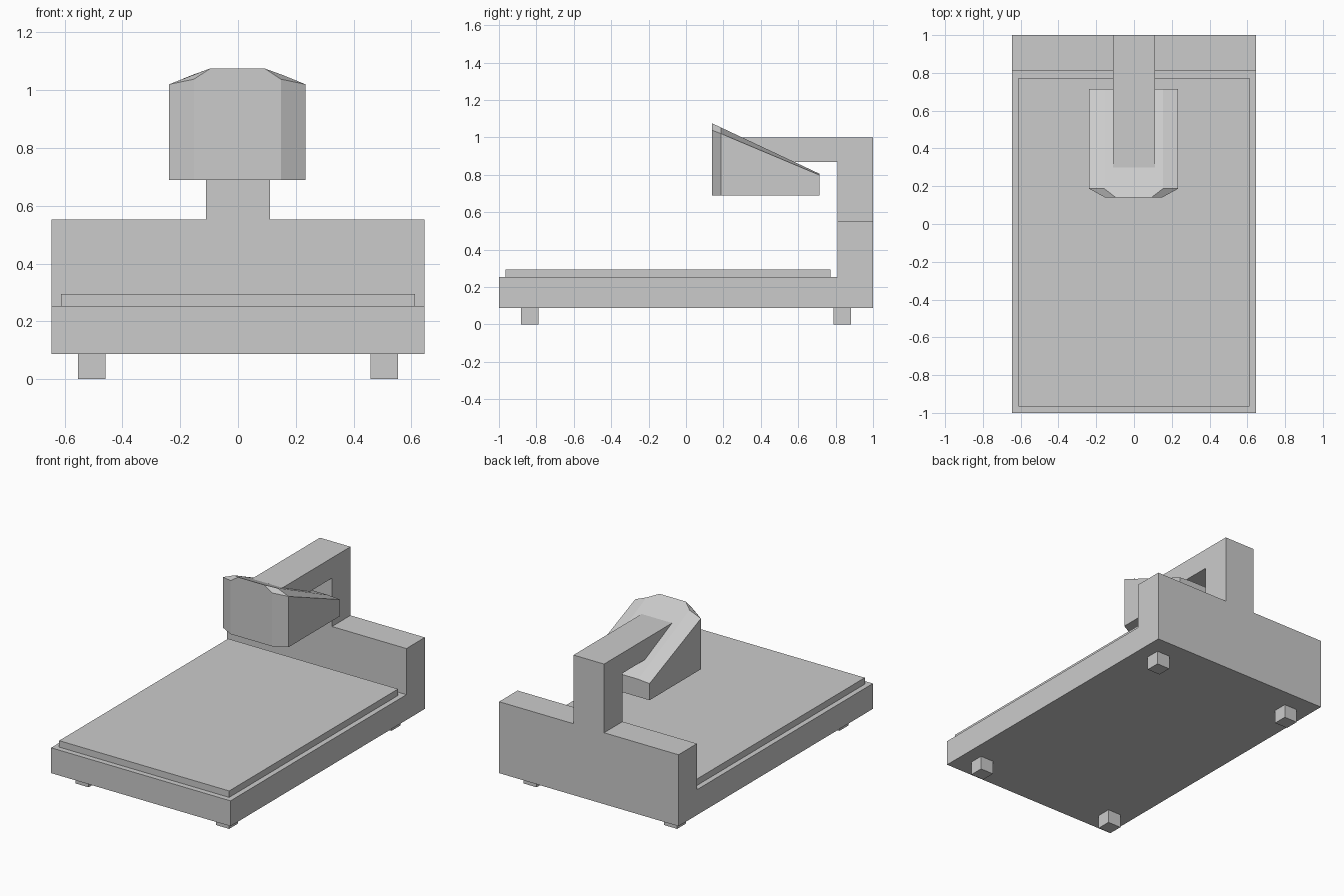
import bpy

if "Cube" in bpy.data.objects:
    bpy.data.objects.remove(bpy.data.objects["Cube"])


def make_mesh(name, verts, faces):
    mesh = bpy.data.meshes.new(name)
    mesh.from_pydata(verts, [], faces)
    mesh.update()
    obj = bpy.data.objects.new(name, mesh)
    bpy.context.collection.objects.link(obj)
    return obj


def loft(name, loops):
    """Skin closed loops of equal length and cap both ends."""
    n = len(loops[0])
    verts = [v for loop in loops for v in loop]
    faces = [tuple(reversed(range(n))), tuple(range(len(verts) - n, len(verts)))]
    for k in range(len(loops) - 1):
        a, b = k * n, (k + 1) * n
        for i in range(n):
            j = (i + 1) % n
            faces.append((a + i, a + j, b + j, b + i))
    return make_mesh(name, verts, faces)


def extrude_x(name, profile, half):
    """Extrude a counter-clockwise (y, z) profile across x."""
    return loft(name, [[(x, y, z) for y, z in profile] for x in (-half, half)])


def box(name, x0, x1, y0, y1, z0, z1):
    return loft(name, [[(x0, y0, z), (x1, y0, z), (x1, y1, z), (x0, y1, z)]
                       for z in (z0, z1)])


# Base with raised back wall
extrude_x("base", [(-1, 0.088), (1, 0.088), (1, 0.553), (0.81, 0.553),
                   (0.81, 0.253), (-1, 0.253)], 0.646)

# Raised bed plate
box("bed_plate", -0.612, 0.612, -0.965, 0.773, 0.253, 0.295)

# Four feet
for side, cx in (("left", -0.506), ("right", 0.506)):
    for end, cy in (("front", -0.835), ("back", 0.835)):
        box(f"foot_{end}_{side}", cx - 0.047, cx + 0.047,
            cy - 0.046, cy + 0.046, 0, 0.088)

# Post and overhead arm
extrude_x("arm", [(1, 0.553), (1, 1), (0.3, 1), (0.3, 0.868),
                  (0.81, 0.868), (0.81, 0.553)], 0.11)


def mirrored(half):
    """Complete a right-hand outline (front to back) into a closed loop."""
    left = [(-x, y, z) for x, y, z in reversed(half)]
    return [(x - 0.002, y, z) for x, y, z in left + half]


# Wedge-shaped head with chamfered front corners and top edge
rim = [(0.15, 0.14, 1.038), (0.236, 0.187, 1.02), (0.236, 0.715, 0.798)]
ridge = [(0.094, 0.14, 1.075), (0.155, 0.187, 1.053), (0.155, 0.715, 0.805)]
loft("head", [mirrored([(x, y, 0.69) for x, y, z in rim]),
              mirrored(rim), mirrored(ridge)])
